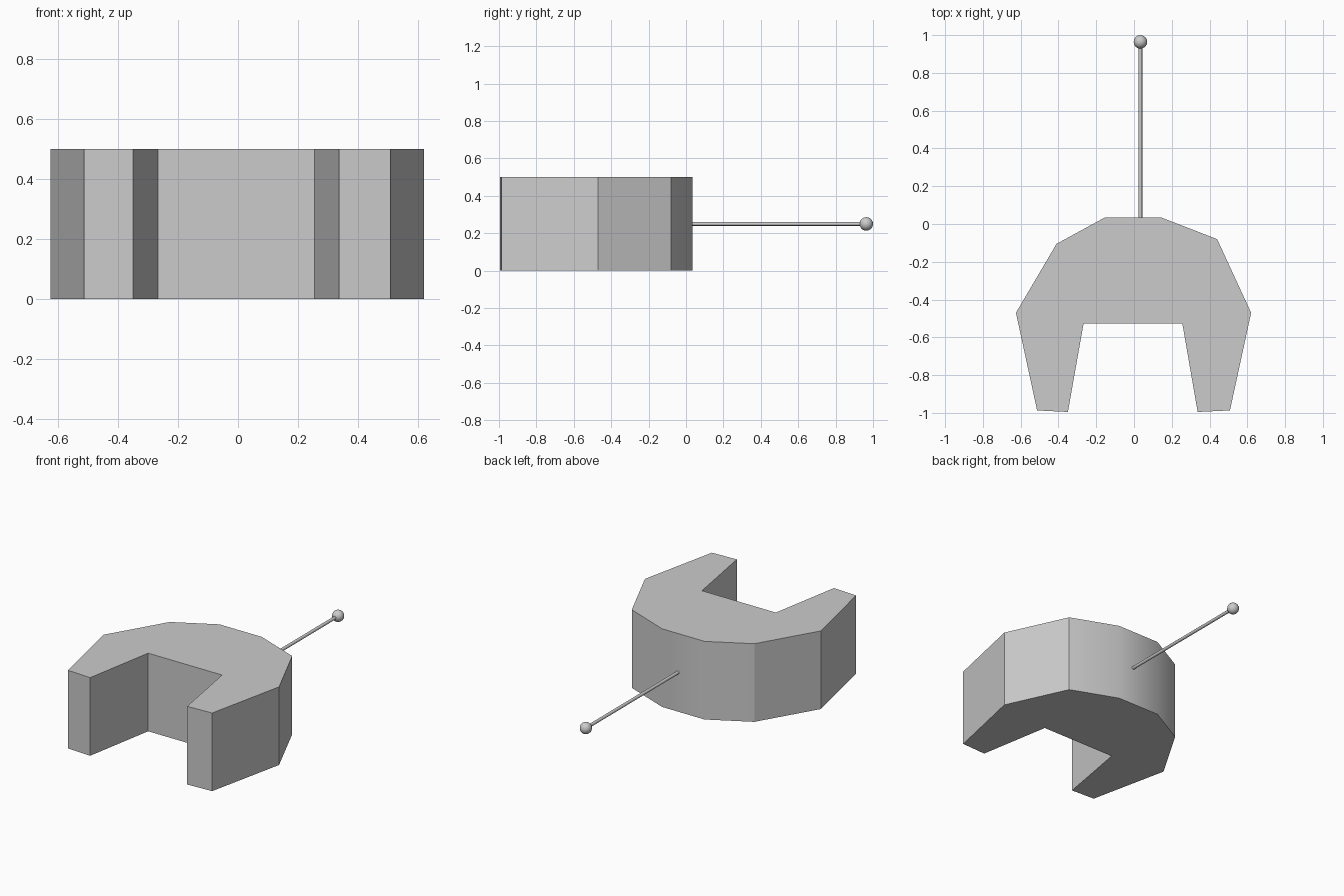
import bpy, bmesh, math

if "Cube" in bpy.data.objects:
    bpy.data.objects.remove(bpy.data.objects["Cube"])


def smooth(obj, degrees=30):
    bpy.ops.object.select_all(action='DESELECT')
    obj.select_set(True)
    bpy.context.view_layer.objects.active = obj
    bpy.ops.object.shade_smooth_by_angle(angle=math.radians(degrees))


# Horseshoe body: top-view outline, extruded upward
HEIGHT = 0.5
outline = [(-0.155, 0.034), (-0.41, -0.105), (-0.625, -0.47), (-0.513, -0.987),
           (-0.35, -0.995), (-0.267, -0.527), (0.256, -0.527), (0.337, -0.995),
           (0.508, -0.987), (0.62, -0.47), (0.44, -0.08), (0.145, 0.034)]
bm = bmesh.new()
base = bm.faces.new([bm.verts.new((x, y, 0)) for x, y in outline])
walls = bmesh.ops.extrude_face_region(bm, geom=[base], use_keep_orig=True)
top = [v for v in walls["geom"] if isinstance(v, bmesh.types.BMVert)]
bmesh.ops.translate(bm, verts=top, vec=(0, 0, HEIGHT))
bmesh.ops.recalc_face_normals(bm, faces=bm.faces)
mesh = bpy.data.meshes.new("horseshoe_body")
bm.to_mesh(mesh)
bm.free()
body = bpy.data.objects.new("horseshoe_body", mesh)
bpy.context.collection.objects.link(body)
smooth(body)

# Thin rod out of the back, with a ball on its end
ROD_X, ROD_Z, ROD_START, BALL_Y, BALL_R = 0.034, HEIGHT / 2, 0.02, 0.964, 0.036
bpy.ops.mesh.primitive_cylinder_add(
    vertices=12, radius=0.01, depth=BALL_Y - ROD_START,
    location=(ROD_X, (ROD_START + BALL_Y) / 2, ROD_Z), rotation=(math.pi / 2, 0, 0))
rod = bpy.context.object
rod.name = "rod"
smooth(rod, 40)

bpy.ops.mesh.primitive_uv_sphere_add(segments=16, ring_count=10, radius=BALL_R,
                                     location=(ROD_X, BALL_Y, ROD_Z))
ball = bpy.context.object
ball.name = "rod_ball"
smooth(ball)
